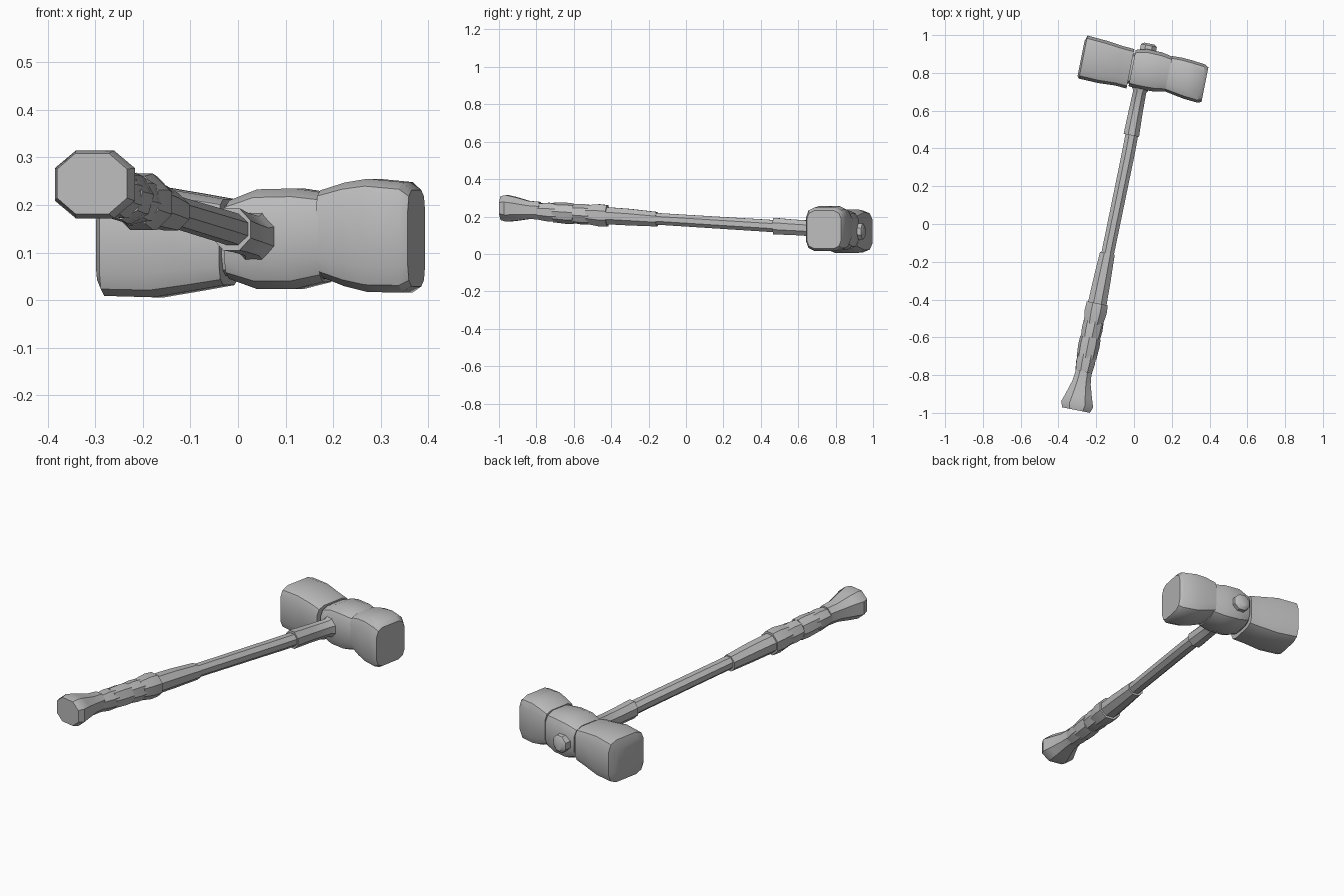
import bpy, bmesh, math
from mathutils import Vector

if "Cube" in bpy.data.objects:
    bpy.data.objects.remove(bpy.data.objects["Cube"])

stone = bpy.data.materials.new("plain_grey")
stone.diffuse_color = (0.5, 0.5, 0.5, 1)
stone.use_nodes = True
stone.node_tree.nodes["Principled BSDF"].inputs["Base Color"].default_value = stone.diffuse_color


def loft(name, place, sections, sides=10, power=2.0, turn=0.0):
    """Loft rounded sections (t, half width, half height, side shift, rise)."""
    bm = bmesh.new()
    rings = []
    for t, w, h, side, rise in sections:
        ring = []
        for i in range(sides):
            a = 2 * math.pi * (i + 0.5) / sides + turn
            c, s = math.cos(a), math.sin(a)
            px = math.copysign(abs(c) ** (2 / power), c) * w + side
            pz = math.copysign(abs(s) ** (2 / power), s) * h + rise
            ring.append(bm.verts.new(place(t, px, pz)))
        rings.append(ring)
    for a, b in zip(rings, rings[1:]):
        for i in range(sides):
            j = (i + 1) % sides
            bm.faces.new((a[i], a[j], b[j], b[i]))
    bm.faces.new(rings[0])
    bm.faces.new(rings[-1])
    bmesh.ops.recalc_face_normals(bm, faces=bm.faces)
    mesh = bpy.data.meshes.new(name)
    bm.to_mesh(mesh)
    bm.free()
    mesh.materials.append(stone)
    ob = bpy.data.objects.new(name, mesh)
    bpy.context.collection.objects.link(ob)
    bpy.ops.object.select_all(action='DESELECT')
    bpy.context.view_layer.objects.active = ob
    ob.select_set(True)
    bpy.ops.object.shade_smooth_by_angle(angle=math.radians(35))
    return ob


def on_handle(y, side, rise):
    # Handle line leans to the right and sinks towards the head
    return Vector((-0.11 + 0.2 * y + 0.98 * side, y - 0.196 * side,
                   0.178 - 0.062 * y + rise))


def on_head(u, v, z):
    # Head line runs across the handle
    return Vector((0.05 + 0.981 * u + 0.196 * v, 0.82 - 0.196 * u + 0.981 * v, z))


# Handle shaft and its sleeves
loft("shaft", on_handle, [(-0.5, .036, .033, 0, 0), (0.38, .037, .035, 0.005, 0),
                          (0.72, .036, .036, 0, 0)], sides=8)
loft("upper_sleeve", on_handle, [(0.47, .045, .048, .002, 0), (0.58, .041, .045, 0, 0),
                                 (0.70, .038, .045, 0, 0), (0.75, .07, .07, 0, 0)], sides=8)
loft("lower_sleeve", on_handle, [(-0.46, .055, .05, 0, 0), (-0.30, .05, .048, 0, 0),
                                 (-0.155, .043, .042, 0, -.002)], sides=8)

# Overlapping wraps of the grip
wraps = [(-0.53, -0.42, .054, .064), (-0.62, -0.515, .05, .056), (-0.71, -0.60, .053, .057),
         (-0.80, -0.69, .045, .054)]
for k, (y0, y1, r0, r1) in enumerate(wraps):
    loft(f"grip_wrap_{k + 1}", on_handle,
         [(y0, r0, r0, 0, 0), (y0 * 0.4 + y1 * 0.6, r1, r1, 0, 0), (y1, r1 * .96, r1 * .96, 0, 0)],
         sides=8, turn=0.25 * k)

# Flared pommel
loft("pommel", on_handle, [(-0.78, .045, .05, 0, .005), (-0.84, .053, .052, 0, .005),
                           (-0.91, .076, .068, 0, .006), (-0.955, .092, .076, 0, .006),
                           (-0.985, .08, .068, 0, .006)], sides=8, power=2.4)

# Two heavy striking blocks: across the head, the section is (v, z)
blocks = {
    "left_block": [(-.335, .095, .085, -.01, .115), (-.325, .118, .113, 0, .12),
                   (-.22, .116, .118, -.005, .122), (-.13, .108, .103, -.008, .122),
                   (-.068, .108, .092, -.012, .122)],
    "right_block": [(.135, .097, .092, .002, .14), (.19, .103, .111, -.002, .138),
                    (.24, .106, .121, -.008, .136), (.315, .105, .118, -.015, .132),
                    (.335, .095, .103, -.017, .13)],
}
for name, rows in blocks.items():
    loft(name, on_head, rows, sides=12, power=4.5)

# Middle of the head, with a raised band
loft("head_core", on_head, [(-.09, .082, .075, -.01, .125), (.15, .085, .088, 0, .13)],
     sides=12, power=3.5)
loft("head_band", on_head, [(-.06, .1, .084, -.006, .127), (0, .11, .107, 0, .128),
                            (.08, .108, .108, 0, .129), (.14, .096, .096, 0, .132)],
     sides=12, power=3.5)

# Handle end showing through the back of the head
loft("handle_end", on_handle, [(0.85, .05, .05, .0, 0), (0.945, .046, .046, .0, 0),
                               (0.955, .03, .03, .0, 0)], sides=8)
